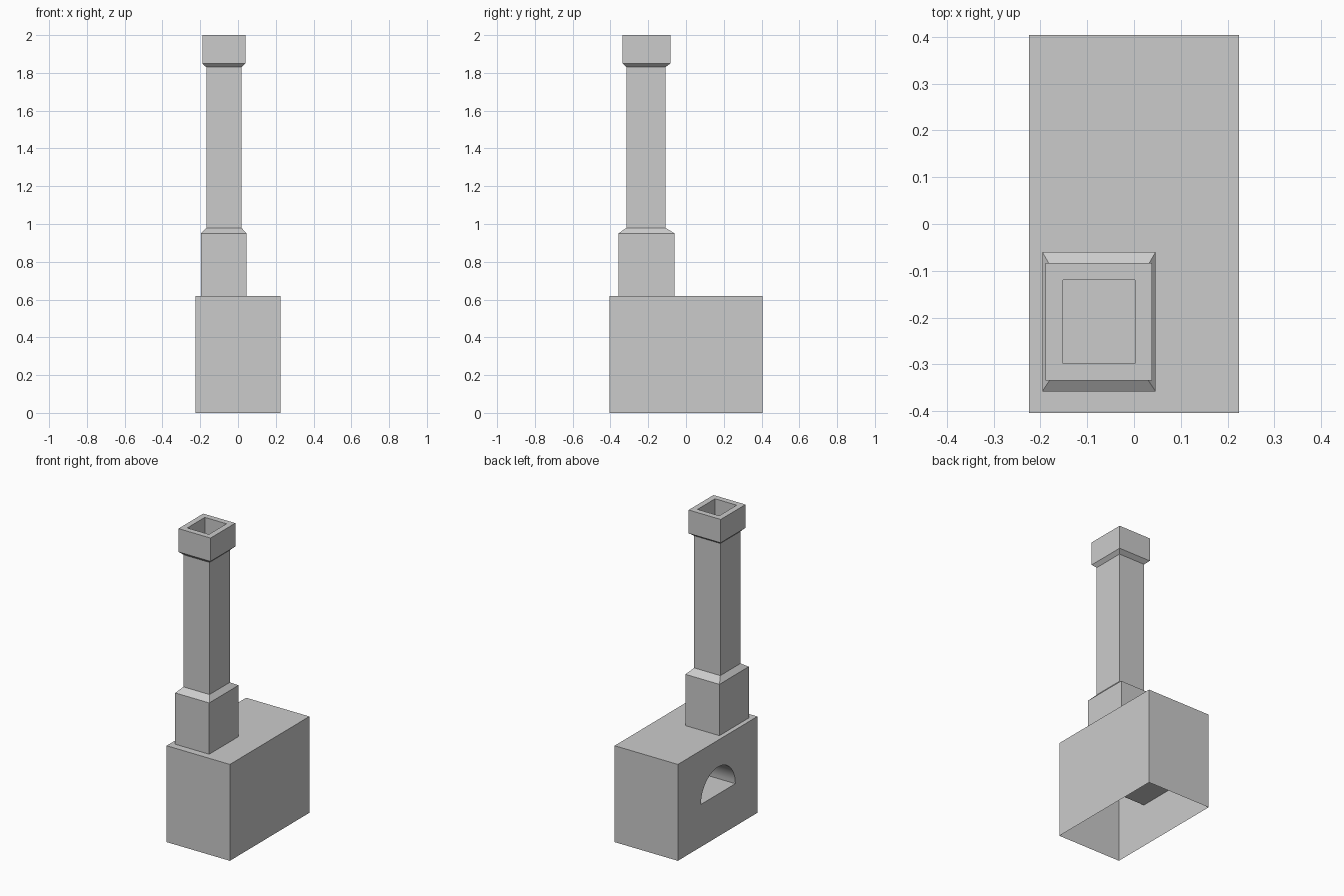
import bpy, bmesh, math

# Remove the default cube
cube = bpy.data.objects.get("Cube")
if cube:
    bpy.data.objects.remove(cube)

# Single plain grey
grey = bpy.data.materials.new("plain_grey")
grey.use_nodes = True
GREY = (0.6, 0.6, 0.6, 1)
grey.diffuse_color = GREY
grey.node_tree.nodes["Principled BSDF"].inputs["Base Color"].default_value = GREY


def finish(name, bm):
    bmesh.ops.remove_doubles(bm, verts=bm.verts, dist=1e-4)
    bmesh.ops.recalc_face_normals(bm, faces=bm.faces)
    mesh = bpy.data.meshes.new(name)
    bm.to_mesh(mesh)
    bm.free()
    mesh.materials.append(grey)
    obj = bpy.data.objects.new(name, mesh)
    bpy.context.collection.objects.link(obj)
    return obj


def face(bm, points):
    return bm.faces.new([bm.verts.new(p) for p in points])


def loft(name, rings):
    """Stack rectangles (centre y, half x, half y, z) and close both ends."""
    bm = bmesh.new()
    loops = []
    for cy, hx, hy, z in rings:
        corners = ((-1, -1), (1, -1), (1, 1), (-1, 1))
        loops.append([bm.verts.new((CX + sx * hx, cy + sy * hy, z)) for sx, sy in corners])
    for a, b in zip(loops, loops[1:]):
        for i in range(4):
            j = (i + 1) % 4
            bm.faces.new((a[i], a[j], b[j], b[i]))
    bm.faces.new(loops[0][::-1])
    bm.faces.new(loops[-1])
    return finish(name, bm)


# Hearth body: open underneath, with an arched recess in the -x wall
W, D, H = 0.225, 0.404, 0.62
MID, SILL, R, DEPTH, N = -0.005, 0.273, 0.175, 0.3, 24
bm = bmesh.new()
face(bm, [(-W, -D, H), (W, -D, H), (W, D, H), (-W, D, H)])
face(bm, [(W, -D, 0), (W, D, 0), (W, D, H), (W, -D, H)])
for y in (-D, D):
    face(bm, [(-W, y, 0), (W, y, 0), (W, y, H), (-W, y, H)])

arch = [(MID + R * math.cos(math.pi * i / N), SILL + R * math.sin(math.pi * i / N))
        for i in range(N + 1)]
# Wall halves on either side of the arch centre
for side, half in ((D, arch[:N // 2 + 1]), (-D, arch[N // 2:][::-1])):
    outline = [(MID, 0), (side, 0), (side, H), (MID, H)] + half[::-1] + [(MID, SILL)]
    face(bm, [(-W, y, z) for y, z in outline])
# Recess lining, floor and back
inner = -W + DEPTH
for (y0, z0), (y1, z1) in zip(arch, arch[1:]):
    face(bm, [(-W, y0, z0), (-W, y1, z1), (inner, y1, z1), (inner, y0, z0)])
face(bm, [(-W, MID - R, SILL), (-W, MID, SILL), (-W, MID + R, SILL),
          (inner, MID + R, SILL), (inner, MID - R, SILL)])
face(bm, [(inner, y, z) for y, z in arch])
body = finish("hearth_body", bm)

# Chimney: base block, shaft and hollow cap
CX = -0.075
loft("chimney_base", [(-0.209, 0.121, 0.149, H), (-0.209, 0.121, 0.149, 0.95),
                      (-0.212, 0.093, 0.103, 0.98)])
loft("chimney_shaft_and_cap", [
    (-0.212, 0.093, 0.103, 0.98), (-0.212, 0.093, 0.103, 1.83),
    (-0.209, 0.114, 0.126, 1.85), (-0.209, 0.114, 0.126, 2.0),
    (-0.209, 0.077, 0.089, 2.0), (-0.209, 0.077, 0.089, 1.8)])

# Smooth only the curved lining
bpy.ops.object.select_all(action='DESELECT')
body.select_set(True)
bpy.context.view_layer.objects.active = body
bpy.ops.object.shade_smooth_by_angle(angle=math.radians(30))
